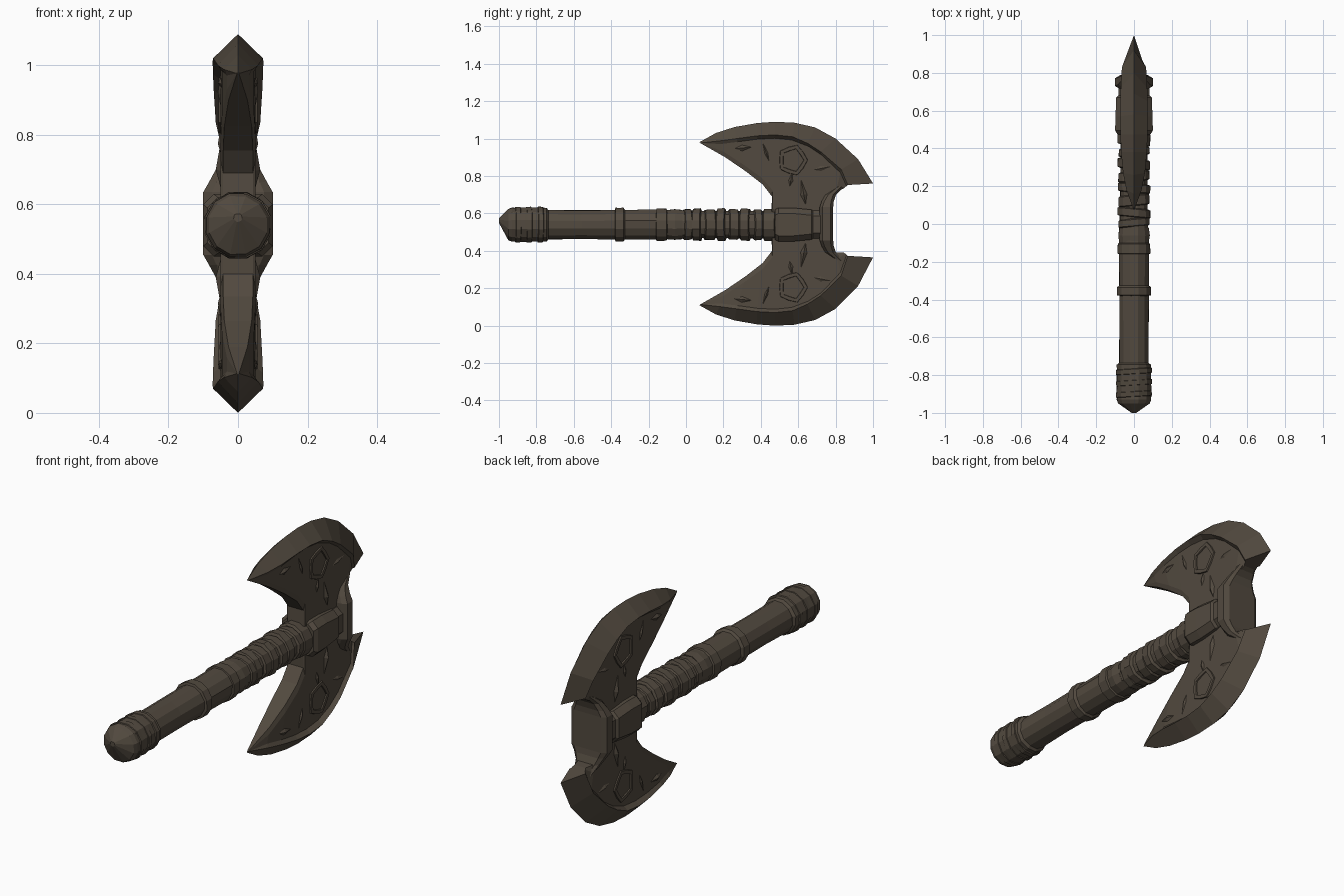
import bpy, bmesh, math, random
from mathutils import Vector

if "Cube" in bpy.data.objects:
    bpy.data.objects.remove(bpy.data.objects["Cube"])

random.seed(4)
iron = bpy.data.materials.new("dark weathered brown")
iron.diffuse_color = (0.085, 0.068, 0.05, 1)
iron.use_nodes = True
iron.node_tree.nodes["Principled BSDF"].inputs["Base Color"].default_value = iron.diffuse_color
CZ = 0.54  # handle axis height


def finish(name, bm):
    bmesh.ops.remove_doubles(bm, verts=bm.verts, dist=0.0005)
    bmesh.ops.recalc_face_normals(bm, faces=bm.faces)
    me = bpy.data.meshes.new(name)
    bm.to_mesh(me)
    bm.free()
    me.materials.append(iron)
    ob = bpy.data.objects.new(name, me)
    bpy.context.collection.objects.link(ob)
    return ob


def loft(name, rings):
    """Skin a row of equal-sized point loops and cap both ends."""
    bm = bmesh.new()
    vr = [[bm.verts.new(p) for p in r] for r in rings]
    n = len(rings[0])
    for a, b in zip(vr, vr[1:]):
        for i in range(n):
            j = (i + 1) % n
            bm.faces.new((a[i], a[j], b[j], b[i]))
    bm.faces.new(vr[0])
    bm.faces.new(vr[-1])
    return finish(name, bm)


def turned(name, profile, sides=12, rough=0.0, cz=CZ, tilt=0.0):
    """Round part along y from (y, radius) pairs, slightly worn."""
    rings = []
    for y, r in profile:
        ring = []
        for i in range(sides):
            a = 2 * math.pi * (i + 0.5) / sides
            rr = r + random.uniform(-rough, rough)
            ring.append((rr * math.cos(a), y + tilt * math.cos(a), cz + rr * math.sin(a)))
        rings.append(ring)
    return loft(name, rings)


# handle shaft, pommel and rings
turned("shaft", [(-0.76, .081), (-0.56, .079), (-0.36, .081), (-0.15, .082), (0.1, .075), (0.5, .075)], 12, .002)
turned("pommel", [(-0.915, .094), (-0.86, .095), (-0.80, .095), (-0.745, .093), (-0.735, .08)], 12, .002)
end = turned("pommel_cap", [(-1.0, .012), (-0.95, .086), (-0.93, .094), (-0.91, .093)], 12, .001)
for v in end.data.vertices:
    if v.co.y < -0.98:
        v.co.z += 0.022
for y in (-0.90, -0.84, -0.78):
    turned("pommel_band", [(y - .016, .09), (y - .012, .098), (y + .012, .098), (y + .016, .09)], 12, .0015, tilt=.006)
turned("lower_ring", [(-.38, .08), (-.377, .093), (-.335, .093), (-.325, .08)], 12, .001)
turned("middle_ring", [(-.16, .08), (-.157, .09), (-.105, .088), (-.10, .08)], 12, .001)
turned("grip_sleeve", [(-.10, .08), (-.06, .085), (-.02, .08)], 12, .002)

# wrapped bands of the upper grip
for i, (a, b) in enumerate([(-.015, .03), (.035, .085), (.095, .155), (.165, .215),
                            (.225, .28), (.29, .345), (.36, .405), (.415, .485)]):
    r = .088 if i % 2 else .084
    turned("grip_wrap", [(a, .075), (a + .006, r), (b - .006, r), (b, .075)], 12, .003,
           tilt=.008 * (-1) ** i)


def octagon(y, hx, zlo, zhi, c=.03):
    return [(hx, y, zlo + c), (hx, y, zhi - c), (hx - c, y, zhi), (c - hx, y, zhi),
            (-hx, y, zhi - c), (-hx, y, zlo + c), (c - hx, y, zlo), (hx - c, y, zlo)]


# socket holding the head
loft("socket", [octagon(.475, .088, .46, .62), octagon(.495, .1, .45, .63), octagon(.57, .098, .45, .63),
                octagon(.67, .094, .46, .62), octagon(.68, .083, .465, .615), octagon(.75, .083, .465, .615)])


# blades: edge, bevel ridge, sunken plate and inner border at each station
EDGE = [(.07, .98), (.16, 1.03), (.26, 1.062), (.38, 1.083), (.475, 1.09), (.58, 1.085),
        (.69, 1.06), (.80, 1.0), (.92, .89), (1.0, .76)]
RIDGE = [(.08, .977), (.18, .988), (.27, 1.0), (.38, 1.015), (.475, 1.02), (.57, 1.01),
         (.65, .975), (.72, .93), (.83, .835), (.865, .752)]
INNER = [(.075, .977), (.21, .90), (.32, .825), (.41, .755), (.46, .69), (.455, .58),
         (.785, .58), (.787, .66), (.80, .71), (.845, .735)]
WIDTH = [.004, .04, .058, .068, .072, .073, .072, .07, .064, .045]


def blade(name, upper):
    rings = []
    for k in range(10):
        lift = 0 if upper else {9: .035, 8: .012}.get(k, 0)

        def pt(p, x):
            z = p[1] if upper else 1.09 - p[1] + lift
            return Vector((x, p[0], z))
        e, r, i = (Vector(t[k]) for t in (EDGE, RIDGE, INNER))
        w = WIDTH[k]
        w2 = min(.05, w * .8)
        d = i - r
        p = r + d * min(.35, .018 / max(d.length, .001))
        q = i - d * min(.35, .035 / max(d.length, .001))
        half = [(r, w), (p, w2), (q, w2), (i, w2 * .85)]
        rings.append([pt(e, 0)] + [pt(a, x) for a, x in half] + [pt(a, -x) for a, x in reversed(half)])
    loft(name, rings)


blade("upper_blade", True)
blade("lower_blade", False)


# flared plate closing the back of the head
def slab(z, hx, y0, y1):
    c = hx * .25
    return [(hx - c, y0, z), (hx, y0 + .015, z), (hx, y1 - .015, z), (hx - c, y1, z),
            (c - hx, y1, z), (-hx, y1 - .015, z), (-hx, y0 + .015, z), (c - hx, y0, z)]


half = [(.20, .046, .80, .845), (.155, .064, .745, .802), (.12, .083, .725, .79), (.09, .1, .715, .787)]
loft("back_plate", [slab(.545 - d, hx, a, b) for d, hx, a, b in half] +
     [slab(.545 + d, hx, a, b) for d, hx, a, b in reversed(half)])


# raised relief on the plates: rings, leaf and shards, on both faces
def shard(name, y, z, ang, length, wide, side, base=.047, high=.011):
    u = Vector((0, math.cos(ang), math.sin(ang)))
    v = Vector((0, -math.sin(ang), math.cos(ang)))
    c = Vector((side * base, y, z))
    bm = bmesh.new()
    pts = [bm.verts.new(c + o) for o in (u * length * .6, v * wide, -u * length * .4, -v * wide)]
    top = bm.verts.new(c + Vector((side * high, 0, 0)))
    for i in range(4):
        bm.faces.new((pts[i], pts[(i + 1) % 4], top))
    bm.faces.new(pts)
    finish(name, bm)


def relief_ring(y, z, R, side):
    rings = []
    for k in range(10):
        a = 2 * math.pi * k / 10
        s = R * (1 + .08 * (-1) ** k)
        rings.append([(side * x, y + (s + o) * math.cos(a), z + (s * 1.05 + o) * math.sin(a))
                      for x, o in ((.04, -.014), (.056, -.009), (.056, .009), (.04, .014))])
    bm = bmesh.new()
    vr = [[bm.verts.new(p) for p in r] for r in rings]
    for k in range(10):
        a, b = vr[k], vr[(k + 1) % 10]
        for i in range(4):
            j = (i + 1) % 4
            bm.faces.new((a[i], a[j], b[j], b[i]))
    finish("relief_ring", bm)


for side in (-1, 1):
    for up in (True, False):
        def f(z):
            return z if up else 1.09 - z
        s = 1 if up else -1
        relief_ring(.57, f(.885), .065, side)
        shard("relief_leaf", .63, f(.70), s * 1.75, .17, .022, side, .046, .018)
        shard("relief_shard", .30, f(.95), s * .1, .10, .016, side)
        shard("relief_shard", .43, f(.92), s * 1.9, .14, .012, side)
        shard("relief_shard", .72, f(.84), s * .2, .13, .018, side)
        shard("relief_shard", .56, f(.775), s * 1.4, .10, .016, side)
